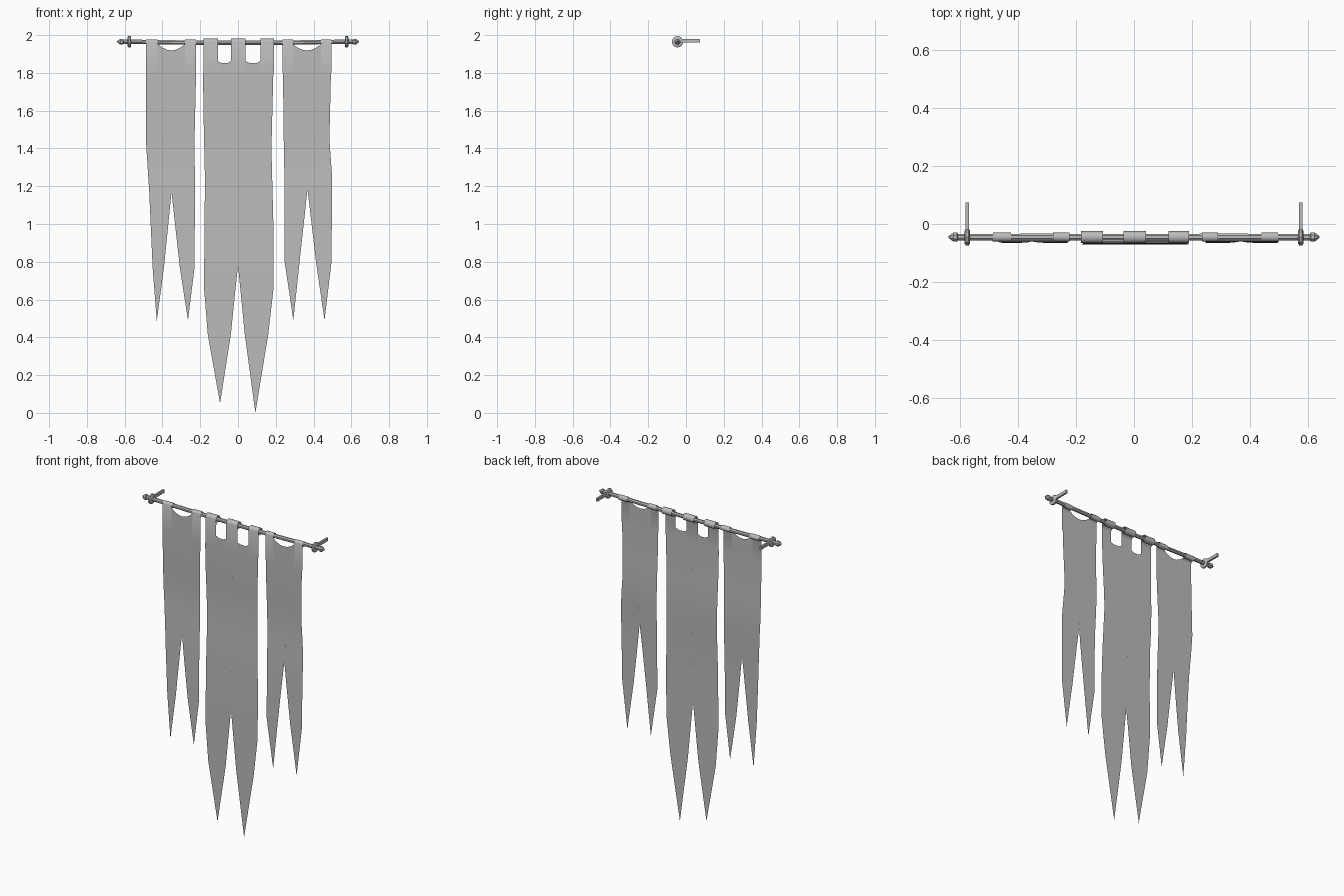
import bpy, bmesh, math
from mathutils import Matrix, Vector

cube = bpy.data.objects.get("Cube")
if cube:
    bpy.data.objects.remove(cube, do_unlink=True)

grey = bpy.data.materials.new("plain grey")
grey.use_nodes = True
grey.diffuse_color = (0.5, 0.5, 0.5, 1)
grey.node_tree.nodes["Principled BSDF"].inputs["Base Color"].default_value = (0.5, 0.5, 0.5, 1)

ROD_Y, ROD_Z = -0.045, 1.965
BASE = 1.8      # height where the tabbed top joins the long cloth


def finish(name, bm):
    bmesh.ops.remove_doubles(bm, verts=bm.verts, dist=0.0005)
    mesh = bpy.data.meshes.new(name)
    bm.to_mesh(mesh)
    bm.free()
    mesh.materials.append(grey)
    obj = bpy.data.objects.new(name, mesh)
    bpy.context.collection.objects.link(obj)
    bpy.ops.object.select_all(action='DESELECT')
    obj.select_set(True)
    bpy.context.view_layer.objects.active = obj
    bpy.ops.object.shade_smooth_by_angle(angle=math.radians(35))
    return obj


def lathe_x(name, profile, sides, y, sag=0.0):
    """Turn (x, radius) pairs around the x axis."""
    bm = bmesh.new()
    rings = []
    for x, r in profile:
        z = ROD_Z - sag * max(0, 1 - (x / 0.55) ** 2)
        rings.append([bm.verts.new((x, y + r * math.cos(a), z + r * math.sin(a)))
                      for a in (2 * math.pi * (i + 0.5) / sides for i in range(sides))])
    for p, q in zip(rings, rings[1:]):
        for i in range(sides):
            j = (i + 1) % sides
            bm.faces.new((p[i], q[i], q[j], p[j]))
    bm.faces.new(rings[0])
    bm.faces.new(rings[-1][::-1])
    bmesh.ops.recalc_face_normals(bm, faces=bm.faces)
    return finish(name, bm)


def banner(name, r, tabs, gaps, left, right):
    """Sheet with tabs wrapped round the rod and two pointed tails.
    left / right: rows of (z, x start, x end) going down to a tip."""
    bm = bmesh.new()
    front = ROD_Y - r

    def point(x, z):
        ripple = 0.009 * math.exp(-((z - 1.42) / 0.2) ** 2)
        hang = 0.004 * min(1, max(0, (1.3 - z) / 0.5))
        return (x, front + ripple - hang, z)

    def quad(*cos):
        bm.faces.new([bm.verts.new(c) for c in cos])

    for x0, x1 in tabs:
        quad(point(x0, BASE), point(x1, BASE), point(x1, ROD_Z), point(x0, ROD_Z))
        arc = [(ROD_Y - r * math.cos(a), ROD_Z - 0.003 + r * math.sin(a))
               for a in (math.radians(d) for d in range(0, 301, 30))]
        arc[0] = (front, ROD_Z)
        arc.append((front, ROD_Z - 1.6 * r))
        for p, q in zip(arc, arc[1:]):
            quad((x0, *p), (x1, *p), (x1, *q), (x0, *q))
    for gap in gaps:
        for (x0, z0), (x1, z1) in zip(gap, gap[1:]):
            quad(point(x0, BASE), point(x1, BASE), point(x1, z1), point(x0, z0))
    for rows in (left, right):
        for (z0, a0, b0), (z1, a1, b1) in zip(rows, rows[1:]):
            steps = 3
            for k in range(steps):
                s, t = k / steps, (k + 1) / steps
                mix = lambda u, v, w: u + (v - u) * w
                zs, zt = mix(z0, z1, s), mix(z0, z1, t)
                quad(point(mix(a0, a1, t), zt), point(mix(b0, b1, t), zt),
                     point(mix(b0, b1, s), zs), point(mix(a0, a1, s), zs))
    return finish(name, bm)


def swag(x0, x1):
    """Shallow hanging curve between two tabs."""
    return [(x0 + (x1 - x0) * t / 6, 1.919 + 0.034 * abs(t / 3 - 1) ** 2) for t in range(7)]


def slot(x0, x1):
    """Square opening between two tabs with a slightly sagging bottom."""
    w = (x1 - x0) * 0.25
    return [(x0, 1.863), (x0 + w, 1.853), (x1 - w, 1.853), (x1, 1.863)]


# Rod with pointed ends
half = [(0.64, 0.003), (0.623, 0.017), (0.61, 0.017), (0.607, 0.012), (0.55, 0.012),
        (0.3, 0.0125), (0.1, 0.012)]
lathe_x("rod", [(-x, r) for x, r in half] + half[::-1], 8, ROD_Y, sag=0.006)

# Wall brackets: a collar and a prong on each side
for side, x in (("right", -0.575), ("left", 0.575)):
    lathe_x(side + "_collar", [(x - 0.009, 0.024), (x - 0.005, 0.031),
                               (x + 0.005, 0.031), (x + 0.009, 0.024)], 10, ROD_Y)
    bm = bmesh.new()
    bmesh.ops.create_cube(bm, size=1, matrix=Matrix.Translation((x, 0.02, 1.97))
                          @ Matrix.Diagonal((0.012, 0.11, 0.02, 1)))
    finish(side + "_prong", bm)

# Banners
banner("right_banner", 0.016, [(-0.487, -0.425), (-0.28, -0.222)], [swag(-0.425, -0.28)],
       [(BASE, -0.488, -0.355), (1.45, -0.488, -0.353), (1.17, -0.47, -0.352),
        (0.77, -0.452, -0.392), (0.485, -0.43, -0.43)],
       [(BASE, -0.355, -0.222), (1.45, -0.353, -0.23), (1.17, -0.352, -0.228),
        (0.77, -0.308, -0.23), (0.49, -0.265, -0.265)])

banner("left_banner", 0.016, [(0.235, 0.29), (0.44, 0.496)], [swag(0.29, 0.44)],
       [(BASE, 0.238, 0.367), (1.45, 0.242, 0.367), (1.185, 0.247, 0.368),
        (0.8, 0.247, 0.326), (0.49, 0.293, 0.293)],
       [(BASE, 0.367, 0.492), (1.45, 0.367, 0.484), (1.25, 0.368, 0.498), (1.185, 0.368, 0.498),
        (0.8, 0.413, 0.495), (0.49, 0.458, 0.458)])

banner("middle_banner", 0.021, [(-0.183, -0.107), (-0.037, 0.041), (0.119, 0.19)],
       [slot(-0.107, -0.037), slot(0.041, 0.119)],
       [(BASE, -0.185, 0), (1.6, -0.183, 0), (1.24, -0.175, 0), (0.78, -0.179, 0),
        (0.65, -0.179, -0.014), (0.415, -0.16, -0.038), (0.05, -0.095, -0.095)],
       [(BASE, 0, 0.187), (1.4, 0, 0.177), (0.97, 0, 0.188), (0.78, 0, 0.188),
        (0.65, 0.013, 0.187), (0.415, 0.036, 0.16), (0.0, 0.092, 0.092)])
